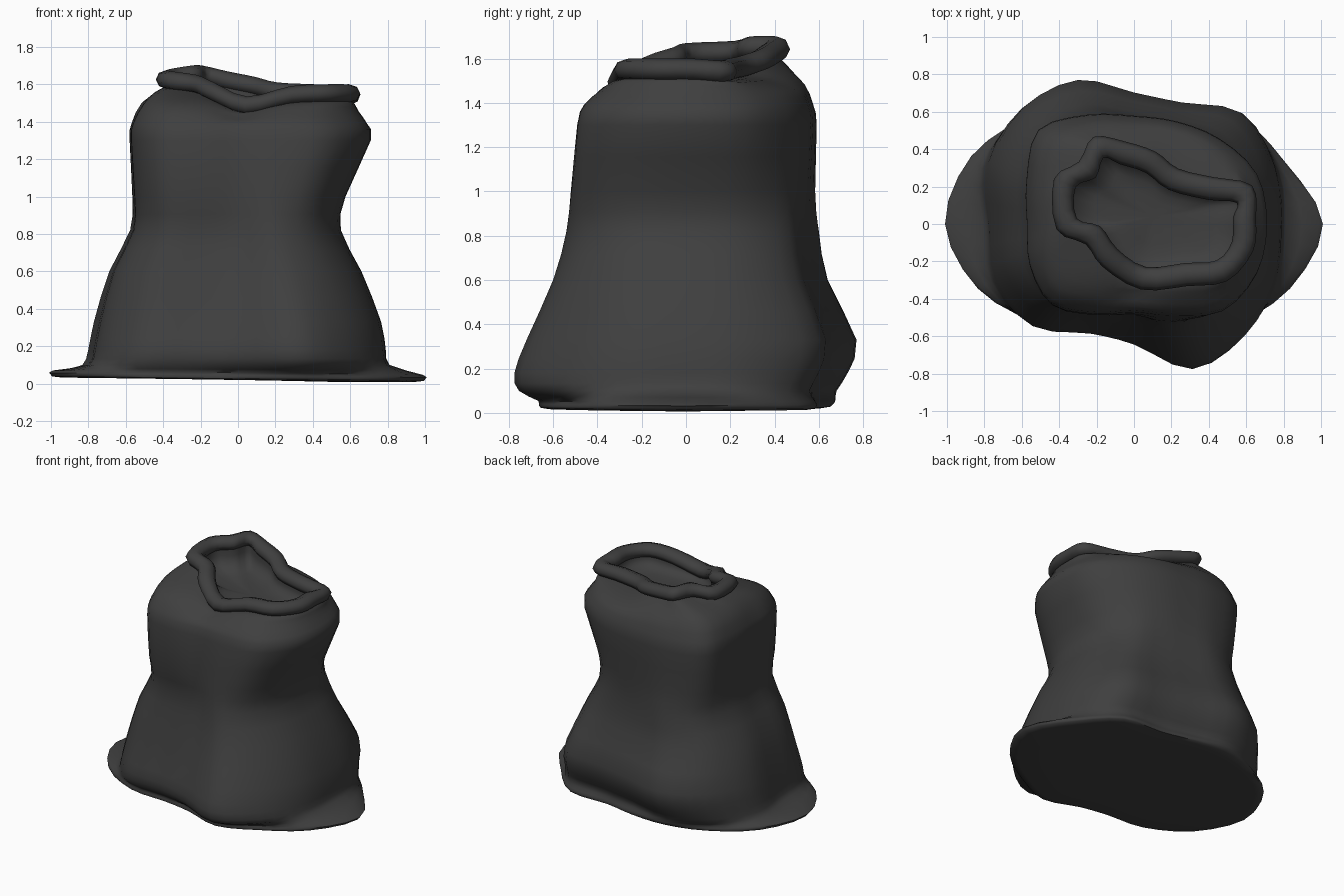
import bpy
import bmesh
import math
from mathutils import Vector

old = bpy.data.objects.get("Cube")
if old:
    bpy.data.objects.remove(old, do_unlink=True)

cloth = bpy.data.materials.new("dark_grey_cloth")
cloth.use_nodes = True
colour = (0.05, 0.05, 0.05, 1)
cloth.diffuse_color = colour
cloth.node_tree.nodes["Principled BSDF"].inputs["Base Color"].default_value = colour

COUNT = 16


def polar(radii):
    """Outline of evenly spaced directions, starting at +x."""
    step = math.tau / COUNT
    return [Vector((r * math.cos(i * step), r * math.sin(i * step), 0))
            for i, r in enumerate(radii)]


def spline(a, b, c, d, t):
    """Catmull-Rom point between b and c."""
    return b + 0.5 * t * (c - a + t * (2 * a - 5 * b + 4 * c - d
                                       + t * (3 * (b - c) + d - a)))


def refine(items, closed, steps, point):
    last = len(items) - 1
    result = []
    for i in range(len(items) if closed else last):
        ids = [i - 1, i, i + 1, i + 2]
        ids = [k % (last + 1) if closed else min(max(k, 0), last) for k in ids]
        result += [point([items[k] for k in ids], s / steps) for s in range(steps)]
    return result if closed else result + [items[-1]]


def loft(name, rings, cap_start=False, cap_end=False, closed=False, steps=2):
    """Smooth skin through rings of matching points."""
    rings = [refine(r, True, 3, lambda p, t: spline(*p, t)) for r in rings]
    rings = refine(rings, closed, steps,
                   lambda p, t: [spline(*q, t) for q in zip(*p)])
    bm = bmesh.new()
    rows = [[bm.verts.new(p) for p in r] for r in rings]
    pairs = list(zip(rows, rows[1:]))
    if closed:
        pairs.append((rows[-1], rows[0]))
    for low, high in pairs:
        for i in range(len(low)):
            j = (i + 1) % len(low)
            bm.faces.new((low[i], low[j], high[j], high[i]))
    for wanted, row, flip in ((cap_start, rows[0], True), (cap_end, rows[-1], False)):
        if wanted:
            centre = bm.verts.new(sum((v.co for v in row), Vector()) / len(row))
            for i, v in enumerate(row):
                w = row[(i + 1) % len(row)]
                bm.faces.new((w, v, centre) if flip else (v, w, centre))
    mesh = bpy.data.meshes.new(name)
    bm.to_mesh(mesh)
    bm.free()
    mesh.materials.append(cloth)
    obj = bpy.data.objects.new(name, mesh)
    bpy.context.collection.objects.link(obj)
    bpy.ops.object.select_all(action="DESELECT")
    obj.select_set(True)
    bpy.context.view_layer.objects.active = obj
    bpy.ops.object.shade_smooth_by_angle(angle=math.radians(60))


def fit(outline, z, left, right, front, back):
    """Scale each half of an outline to the wanted extents."""
    low_x, high_x = min(p.x for p in outline), max(p.x for p in outline)
    low_y, high_y = min(p.y for p in outline), max(p.y for p in outline)
    return [Vector((p.x * (right / high_x if p.x > 0 else left / low_x),
                    p.y * (back / high_y if p.y > 0 else front / low_y), z))
            for p in outline]


def mix(a, b, t):
    return [p.lerp(q, t) for p, q in zip(a, b)]


# Key outlines: belly, floor with side flaps, shoulders
belly = polar([.80, .83, .84, .70, .70, .83, .88, .87,
               .79, .81, .76, .62, .63, .82, .83, .82])
flaps = polar([1, .87, .80, .64, .64, .70, .81, .94,
               1, .90, .74, .59, .58, .71, .77, .90])
shoulder = polar([.71, .71, .65, .60, .585, .64, .72, .62,
                  .57, .60, .62, .53, .48, .54, .67, .71])

# Rolled mouth: centre line of the hem
hem = [Vector(p) for p in (
    (.59, .03, 1.55), (.59, .16, 1.54), (.41, .19, 1.55), (.21, .24, 1.56),
    (.09, .33, 1.59), (-.06, .38, 1.62), (-.19, .41, 1.65), (-.25, .29, 1.65),
    (-.37, .22, 1.63), (-.36, .00, 1.62), (-.22, -.06, 1.60), (-.13, -.18, 1.56),
    (.05, -.29, 1.485), (.28, -.27, 1.54), (.47, -.25, 1.55), (.58, -.12, 1.55))]


def hem_offset(out, up):
    ring = []
    for i, p in enumerate(hem):
        along = hem[(i + 1) % COUNT] - hem[i - 1]
        ring.append(p + Vector((along.y, -along.x, 0)).normalized() * out
                    + Vector((0, 0, up)))
    return ring


# Sack body, from floor to neck; flaps tilt down towards +x
def floor_ring(outline, scale, z):
    return [Vector((p.x * scale, p.y * scale, z - .012 * p.x)) for p in outline]


# Flaps stay outside the belly only at the two sides
skirt = [max(f, b * .89, key=lambda v: v.length) for f, b in zip(flaps, belly)]

# The shoulder edge rises and dips with the hem
neck = hem_offset(.01, -.04)
top = fit(shoulder, 1.46, -.51, .645, -.39, .53)
for p, h in zip(top, hem):
    p.z += .5 * (h.z - 1.56)
body = [
    floor_ring(flaps, .55, .02),
    floor_ring(flaps, .94, .02),
    floor_ring(mix(flaps, skirt, .4), 1, .035),
    floor_ring(skirt, .99, .058),
    fit(belly, .10, -.82, .81, -.755, .68),
    fit(belly, .18, -.79, .79, -.775, .73),
    fit(belly, .33, -.76, .765, -.72, .77),
    fit(mix(belly, shoulder, .35), .6, -.68, .66, -.60, .64),
    fit(mix(belly, shoulder, .5), .82, -.57, .55, -.54, .60),
    fit(mix(belly, shoulder, .85), 1.0, -.56, .575, -.52, .58),
    fit(shoulder, 1.3, -.575, .71, -.49, .585),
    fit(shoulder, 1.39, -.565, .69, -.46, .57),
    top,
    [p + Vector((0, 0, .015)) for p in mix(top, neck, .5)],
    neck,
]
loft("sack_body", body, cap_start=True)

# Rolled hem, a closed tube around the mouth
tube = [hem_offset(.062 * math.cos(a), .05 * math.sin(a))
        for a in (k * math.tau / 8 for k in range(8))]
loft("rolled_hem", tube, closed=True, steps=1)

# Lining, a shallow bowl inside the mouth
middle = Vector((.1, .02, 1.40))
inner = hem_offset(-.04, -.02)
lower = [Vector((p.x, p.y, 1.45 + .4 * (p.z - 1.5)))
         for p in mix(inner, [middle] * COUNT, .06)]
loft("inner_lining", [inner, lower, mix(lower, [middle] * COUNT, .5)], cap_end=True)
